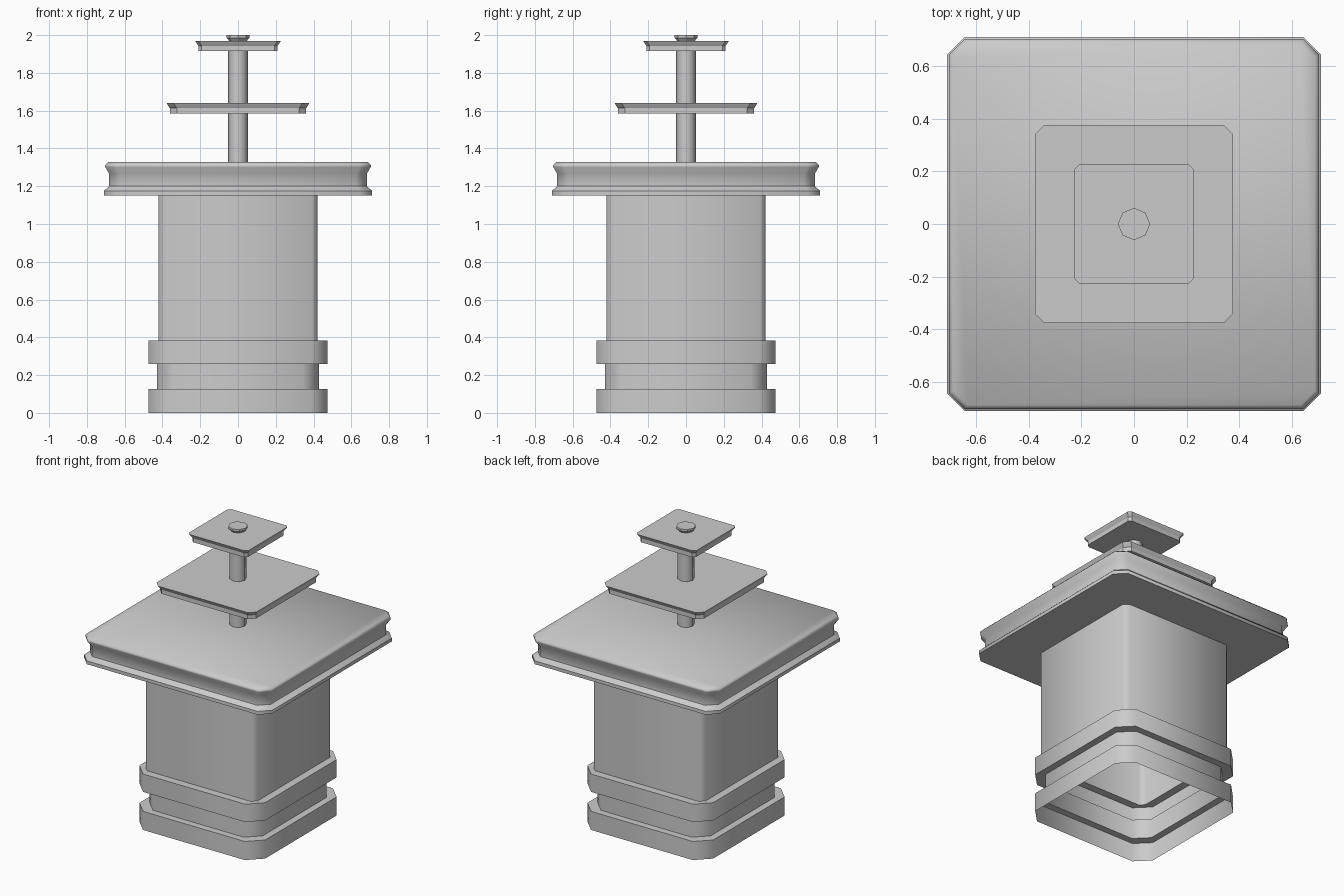
import bpy, bmesh, math

if "Cube" in bpy.data.objects:
    bpy.data.objects.remove(bpy.data.objects["Cube"])


def chamfered_square(h, c):
    """Square of half-size h with corners cut by c, counter-clockwise."""
    pts = []
    for k in range(4):
        a = k * math.pi / 2
        for x, y in ((h, h - c), (h - c, h)):
            pts.append((x * math.cos(a) - y * math.sin(a),
                        x * math.sin(a) + y * math.cos(a)))
    return pts


def octagon(r, _):
    return [(r * math.cos(k * math.pi / 4), r * math.sin(k * math.pi / 4))
            for k in range(8)]


def loft(name, profile, section, cap_bottom=True, angle=30):
    """Stack sections given as (size, chamfer, z) and bridge them."""
    bm = bmesh.new()
    rings = [[bm.verts.new((x, y, z)) for x, y in section(s, c)]
             for s, c, z in profile]
    for lo, hi in zip(rings, rings[1:]):
        for i in range(8):
            j = (i + 1) % 8
            bm.faces.new((lo[i], lo[j], hi[j], hi[i]))
    bm.faces.new(rings[-1])
    if cap_bottom:
        bm.faces.new(rings[0][::-1])
    mesh = bpy.data.meshes.new(name)
    bm.to_mesh(mesh)
    bm.free()
    ob = bpy.data.objects.new(name, mesh)
    bpy.context.collection.objects.link(ob)
    bpy.ops.object.select_all(action='DESELECT')
    ob.select_set(True)
    bpy.context.view_layer.objects.active = ob
    bpy.ops.object.shade_smooth_by_angle(angle=math.radians(angle))
    return ob


# Hollow pillar with banded foot and moulded roof slab, open underneath
loft("pillar_and_roof", [
    (0.475, 0.09, 0.0), (0.475, 0.09, 0.127),
    (0.428, 0.085, 0.127), (0.428, 0.085, 0.26),
    (0.475, 0.09, 0.26), (0.475, 0.09, 0.382),
    (0.422, 0.03, 0.382), (0.422, 0.03, 1.152),
    (0.71, 0.065, 1.152), (0.71, 0.065, 1.175),
    (0.683, 0.06, 1.20), (0.683, 0.06, 1.268),
    (0.703, 0.06, 1.302), (0.703, 0.06, 1.312), (0.688, 0.055, 1.327),
], chamfered_square, cap_bottom=False, angle=46)

# Two flared tiers
for name, h, c, z in (("lower_tier", 0.377, 0.037, 1.64),
                      ("upper_tier", 0.226, 0.018, 1.97)):
    loft(name, [(h - 0.016, c, z - 0.055), (h - 0.016, c, z - 0.027),
                (h - 0.002, c, z - 0.005), (h, c, z)], chamfered_square)

# Central mast with finial
loft("mast", [(0.052, 0, 1.32), (0.052, 0, 1.96)], octagon, angle=46)
loft("finial", [(0.042, 0, 1.965), (0.061, 0, 1.986), (0.061, 0, 2.0)], octagon)
